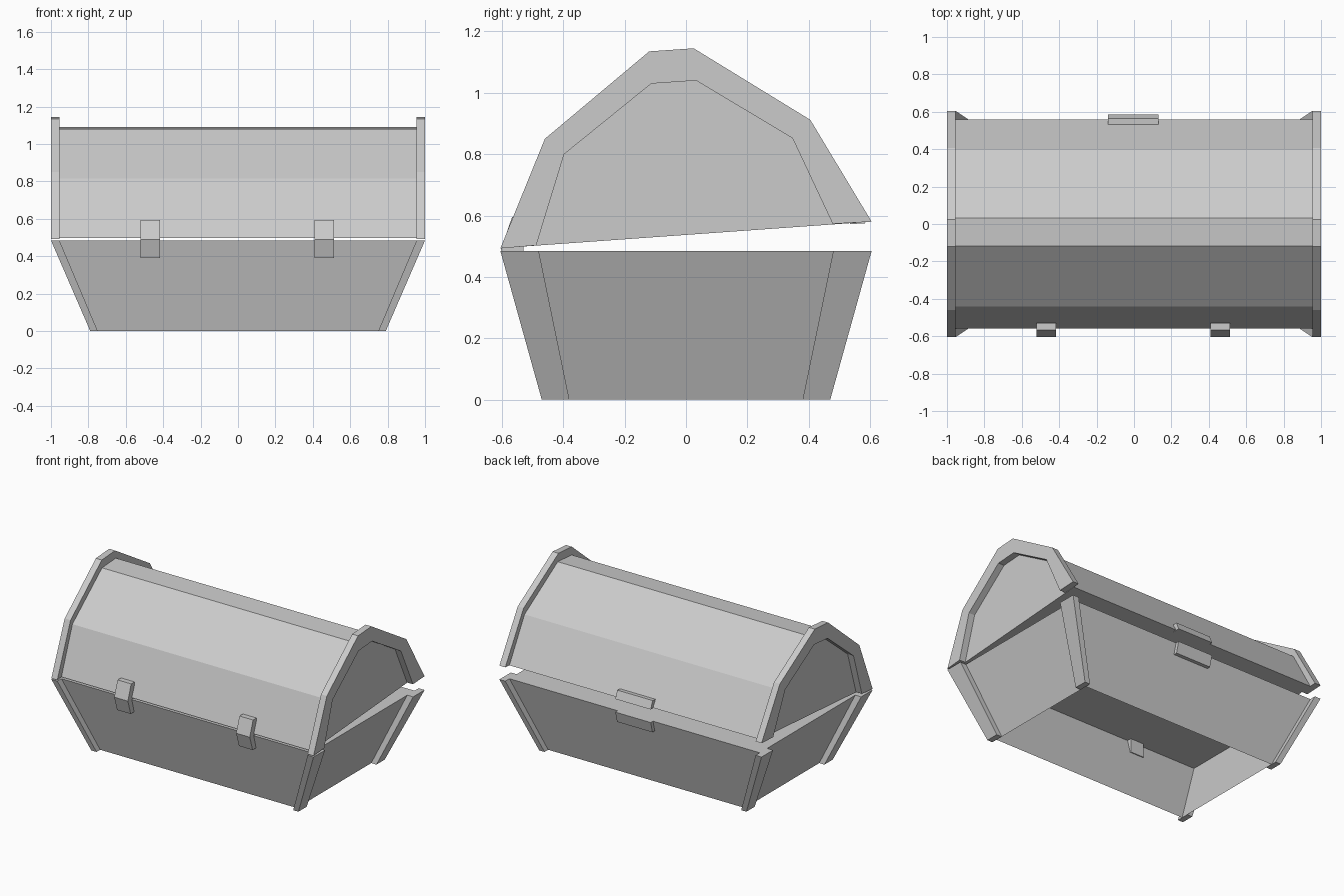
import bpy

if "Cube" in bpy.data.objects:
    bpy.data.objects.remove(bpy.data.objects["Cube"])


def make(name, verts, faces):
    me = bpy.data.meshes.new(name)
    me.from_pydata(verts, [], faces)
    ob = bpy.data.objects.new(name, me)
    bpy.context.collection.objects.link(ob)
    return ob


def loft(name, a, b, caps=(True, True)):
    """Join two matching loops with quads and optional end caps."""
    n = len(a)
    faces = [(i, (i + 1) % n, n + (i + 1) % n, n + i) for i in range(n)]
    if caps[0]:
        faces.append(tuple(reversed(range(n))))
    if caps[1]:
        faces.append(tuple(range(n, 2 * n)))
    return make(name, list(a) + list(b), faces)


def prism(name, profile, x0, x1):
    """Extrude a (y, z) profile along x."""
    return loft(name, [(x1, y, z) for y, z in profile],
                [(x0, y, z) for y, z in profile])


def rect(x0, x1, y0, y1, z):
    return [(x0, y0, z), (x1, y0, z), (x1, y1, z), (x0, y1, z)]


# Tapered base, open underneath and closed on top
loft("base", rect(-.75, .75, -.43, .43, 0),
     rect(-.955, .955, -.56, .56, .485), caps=(False, True))

# Slanted corner posts
for sx in (-1, 1):
    for sy in (-1, 1):
        low, high = [[(sx * x, sy * y, z) for x, y, _ in pts] for pts, z in
                     ((rect(.75, .79, .38, .47, 0), 0),
                      (rect(.955, 1, .48, .605, 0), .485))]
        if sx * sy < 0:
            low.reverse()
            high.reverse()
        loft("corner_post", low, high)

# Faceted lid
lid = [(-.56, .497), (-.44, .815), (-.117, 1.08), (.033, 1.09),
       (.395, .865), (.56, .577)]
prism("lid", lid, -.955, .955)

# Arched end bands of the lid
outer = [(-.605, .493), (-.46, .85), (-.12, 1.135), (.025, 1.145),
         (.405, .912), (.605, .58)]
inner = [(-.488, .503), (-.397, .80), (-.113, 1.03), (.033, 1.04),
         (.347, .852), (.478, .573)]
for x0, x1 in ((-1, -.955), (.955, 1)):
    prism("lid_band", outer + inner[::-1], x0, x1)

# Front latches
latch = [(-.53, .595), (-.567, .595), (-.603, .49), (-.572, .39), (-.528, .39)]
for x in (-.47, .46):
    prism("latch", latch, x - .052, x + .052)

# Back hinge leaves, one on the lid and one on the base
prism("hinge_upper", [(.535, .572), (.585, .575), (.563, .628), (.525, .625)],
      -.14, .13)
prism("hinge_lower", [(.53, .41), (.565, .41), (.585, .485), (.54, .485)],
      -.14, .13)
